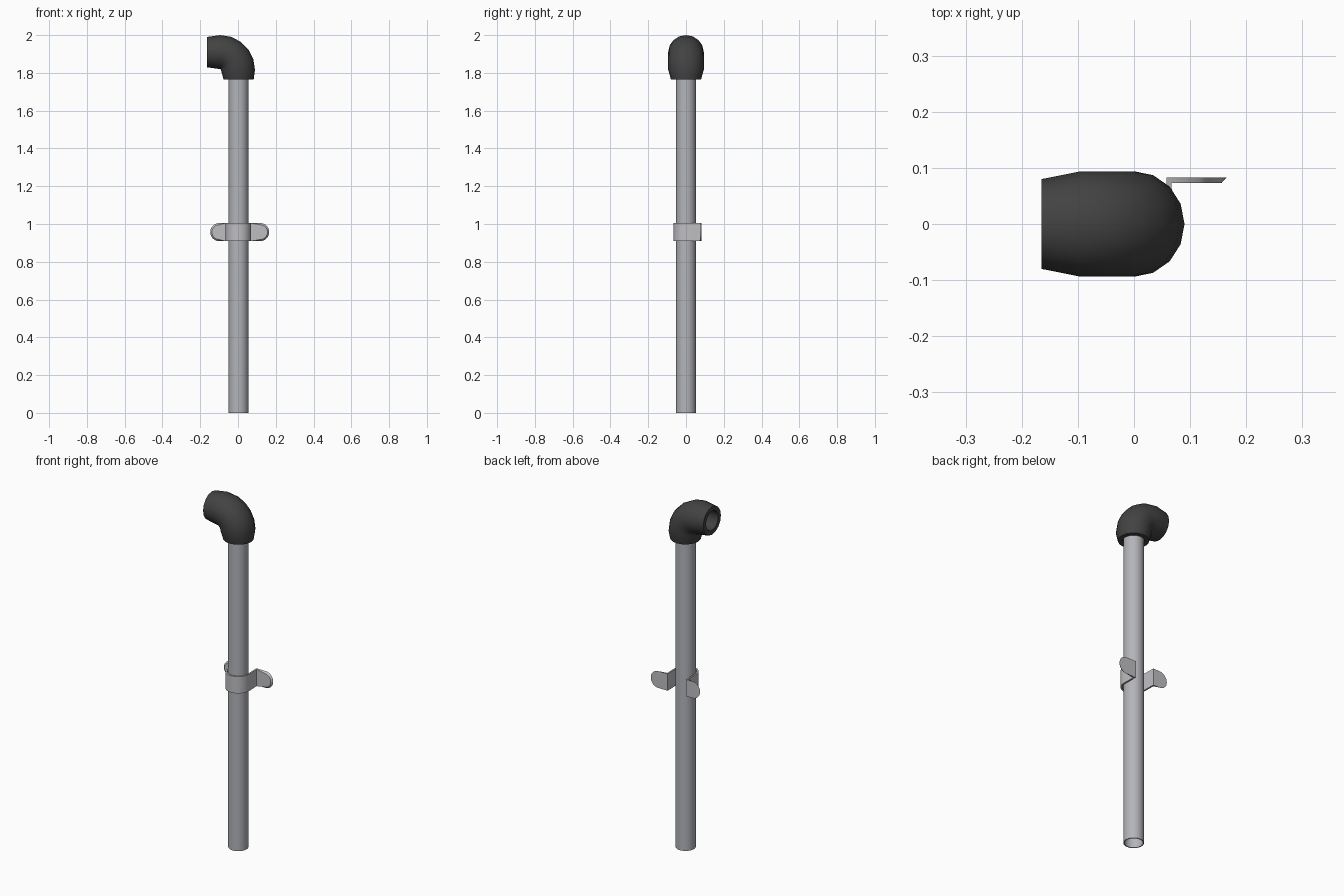
import bpy, bmesh, math
from mathutils import Vector

if "Cube" in bpy.data.objects:
    bpy.data.objects.remove(bpy.data.objects["Cube"])


def material(name, rgb):
    m = bpy.data.materials.new(name)
    m.diffuse_color = (*rgb, 1)
    m.use_nodes = True
    m.node_tree.nodes["Principled BSDF"].inputs["Base Color"].default_value = m.diffuse_color
    return m


STEEL = material("pipe grey", (0.45, 0.46, 0.49))
CLIP = material("clamp grey", (0.52, 0.52, 0.54))
RUBBER = material("dark grey", (0.055, 0.055, 0.055))


def loft(name, rings, mat, loop=False, caps=False, angle=35):
    """Skin a list of equal-length closed rings."""
    bm = bmesh.new()
    vs = [[bm.verts.new(p) for p in r] for r in rings]
    n = len(vs[0])
    for i in range(len(vs) if loop else len(vs) - 1):
        a, b = vs[i], vs[(i + 1) % len(vs)]
        for k in range(n):
            bm.faces.new((a[k], a[(k + 1) % n], b[(k + 1) % n], b[k]))
    if caps:
        bm.faces.new(vs[0])
        bm.faces.new(vs[-1])
    bmesh.ops.recalc_face_normals(bm, faces=bm.faces)
    me = bpy.data.meshes.new(name)
    bm.to_mesh(me)
    bm.free()
    me.materials.append(mat)
    ob = bpy.data.objects.new(name, me)
    bpy.context.collection.objects.link(ob)
    bpy.ops.object.select_all(action='DESELECT')
    ob.select_set(True)
    bpy.context.view_layer.objects.active = ob
    bpy.ops.object.shade_smooth_by_angle(angle=math.radians(angle))
    return ob


def ring(x, z, tilt, rad, wide=None, n=16):
    """Circle whose in-plane radial axis is tilted in the xz plane."""
    wide = wide or rad
    axis = Vector((math.cos(tilt), 0, math.sin(tilt)))
    return [Vector((x, 0, z)) + axis * rad * math.cos(2 * math.pi * k / n)
            + Vector((0, wide * math.sin(2 * math.pi * k / n), 0)) for k in range(n)]


# Hollow straight pipe
CX = 0.002
loft("pipe", [ring(CX, z, 0, r, n=32) for z, r in
              ((0, 0.0525), (1.79, 0.0525), (1.79, 0.047), (0, 0.047))], STEEL, loop=True)

# Elbow: outer skin bulging round the bend, then the bore back down
PX, PZ, R = -0.094, 1.816, 0.094
STEPS = 5


def arc(rad, wide):
    out = []
    for i in range(STEPS + 1):
        a = math.pi / 2 * i / STEPS
        out.append(ring(PX + R * math.cos(a), PZ + R * math.sin(a), a, rad, wide))
    return out


low, end = (0.003, 1.766, 0), (-0.165, 1.91, math.pi / 2)
outer = [ring(*low, 0.08)] + arc(0.09, 0.094) + [ring(*end, 0.08)]
bore = [ring(*low, 0.055)] + arc(0.055, 0.055) + [ring(*end, 0.055)]
loft("elbow", outer + bore[::-1], RUBBER, loop=True, angle=45)

# Clamp: U-shaped strap with a round-ended ear on each side
ZC, H = 0.957, 0.048


def column(p, q, hp, hq):
    return [(p[0], p[1], ZC - hp), (p[0], p[1], ZC + hp),
            (q[0], q[1], ZC + hq), (q[0], q[1], ZC - hq)]


def ear(side, tip):
    """Columns from the strap corner to the rounded, bevelled tip."""
    cols = [column((side * 0.067, 0.073), (side * 0.058, 0.083), H, H)]
    for i in range(9):
        t = math.pi / 2 * min(i / 8, 0.995)
        s, c = math.sin(t), math.cos(t)
        base = tip - H
        f = H - 0.009
        cols.append(column((side * (base + f * s), 0.073), (side * (base + H * s), 0.083),
                           f * c if i else f, H * c))
    return cols


band = []
for i in range(17):
    a = math.pi + math.pi * i / 16
    c, s = math.cos(a), math.sin(a)
    band.append(column((CX + 0.067 * c, 0.067 * s), (CX + 0.058 * c, 0.058 * s), H, H))
loft("clamp", ear(-1, 0.147)[::-1] + band + ear(1, 0.165), CLIP, caps=True)
